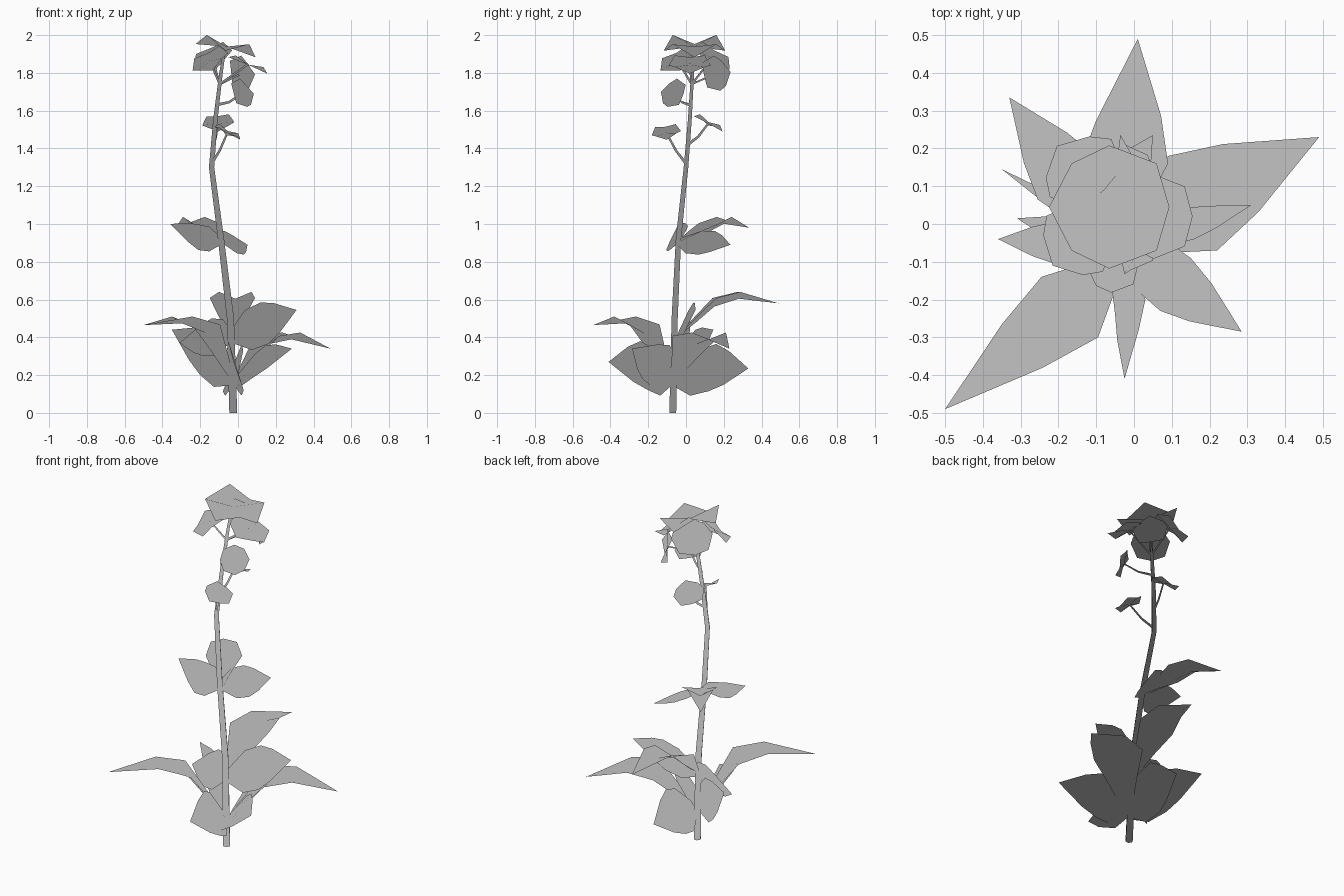
import bpy, bmesh, math
from mathutils import Vector

cube = bpy.data.objects.get("Cube")
if cube:
    bpy.data.objects.remove(cube, do_unlink=True)

grey = bpy.data.materials.new("plain_grey")
grey.use_nodes = True
COLOR = (0.55, 0.55, 0.55, 1)
grey.diffuse_color = COLOR
grey.node_tree.nodes["Principled BSDF"].inputs["Base Color"].default_value = COLOR


def finish(name, bm, thickness=0):
    """Make the object; foliage normals all point up for even shading."""
    if thickness:
        bmesh.ops.solidify(bm, geom=bm.faces[:], thickness=thickness)
    bmesh.ops.recalc_face_normals(bm, faces=bm.faces)
    mesh = bpy.data.meshes.new(name)
    bm.to_mesh(mesh)
    bm.free()
    mesh.materials.append(grey)
    for face in mesh.polygons:
        face.use_smooth = True
    normals = mesh.attributes.new("custom_normal", "FLOAT_VECTOR", "POINT")
    for item in normals.data:
        item.vector = (0, 0, 1)
    bpy.context.collection.objects.link(bpy.data.objects.new(name, mesh))


def tube(name, path, r0, r1, sides=6):
    """Tapered tube through the path points."""
    bm = bmesh.new()
    pts = [Vector(p) for p in path]
    rings = []
    for i, p in enumerate(pts):
        along = (pts[min(i + 1, len(pts) - 1)] - pts[max(i - 1, 0)]).normalized()
        u = along.cross(Vector((0, 1, 0))).normalized()
        v = along.cross(u)
        r = r0 + (r1 - r0) * i / (len(pts) - 1)
        angles = [math.tau * k / sides for k in range(sides)]
        rings.append([bm.verts.new(p + r * (u * math.cos(a) + v * math.sin(a))) for a in angles])
    for a, b in zip(rings, rings[1:]):
        for k in range(sides):
            n = (k + 1) % sides
            bm.faces.new((a[k], a[n], b[n], b[k]))
    bm.faces.new(rings[0])
    bm.faces.new(rings[-1])
    finish(name, bm)


def lobe(bm, base, inner, tip, half, root, bow, fold):
    """Pointed leaf lobe, folded along its centre; half is the half-width vector."""
    base, inner, tip, half = map(Vector, (base, inner, tip, half))
    up = Vector((0, 0, 1))
    stations = [(base, root * 0.3, 0), (base.lerp(inner, 0.52), root, 0.7),
                (inner, 1.0, 1.0), (inner.lerp(tip, 0.38) + up * bow, 0.72, 0.8)]
    rows = []
    for c, w, f in stations:
        rows.append([bm.verts.new(c + half * w * s + up * fold * f * (abs(s) - 0.6))
                     for s in (-1, 0, 1)])
    for a, b in zip(rows, rows[1:]):
        for k in (0, 1):
            bm.faces.new((a[k], a[k + 1], b[k + 1], b[k]))
    end = bm.verts.new(tip)
    for k in (0, 1):
        bm.faces.new((rows[-1][k], rows[-1][k + 1], end))


def leaf(name, base, middle, sides):
    """Three-lobed leaf: an arching middle lobe and two hanging side lobes."""
    bm = bmesh.new()
    lobe(bm, base, *middle, root=0.58, bow=0.04, fold=0.045)
    for side in sides:
        lobe(bm, base, *side, root=0.96, bow=0.0, fold=0.0)
    finish(name, bm, 0.002)


def petal(name, centre, normal, r, wave=0.012, dome=-0.004, sides=8):
    """Wavy eight-sided disc facing along the normal."""
    bm = bmesh.new()
    turn = Vector((0, 0, 1)).rotation_difference(Vector(normal))
    c = Vector(centre)
    mid = bm.verts.new(c + turn @ Vector((0, 0, dome)))
    rim = []
    for k in range(sides):
        a = math.tau * (k + 1) / sides
        local = Vector((r * math.cos(a), r * math.sin(a), wave * (-1) ** k - dome))
        rim.append(bm.verts.new(c + turn @ local))
    for k in range(sides):
        bm.faces.new((mid, rim[k], rim[(k + 1) % sides]))
    finish(name, bm, 0.002)


# Main stem
tube("stem", [(-.025, -.07, 0), (-.04, -.06, .5), (-.09, -.04, .92), (-.14, 0, 1.3),
              (-.12, .02, 1.55), (-.09, .035, 1.8), (-.07, .045, 1.93)], .021, .007)

# Leaves: base, (inner centre, tip, half-width) of the middle lobe, then both sides
leaf("left_front_leaf", (-.03, -.085, .18),
     ((-.17, -.22, .45), (-.5, -.49, .465), (.075, -.08, 0)),
     [((-.01, -.22, .25), (-.025, -.41, .27), (.04, .02, -.13)),
      ((-.18, .04, .32), (-.35, .145, .44), (.02, .01, .12))])
leaf("right_leaf", (-.01, -.065, .18),
     ((.155, .055, .39), (.49, .23, .34), (-.065, .125, 0)),
     [((.11, -.16, .27), (.285, -.285, .34), (.04, .07, .09)),
      ((-.03, .14, .24), (-.02, .33, .235), (-.05, -.02, -.125))])
leaf("back_leaf", (-.035, -.05, .4),
     ((-.03, .15, .59), (.01, .49, .58), (.12, .01, 0)),
     [((.14, 0, .475), (.31, .05, .545), (-.02, .04, .11)),
      ((-.16, -.02, .4), (-.31, .015, .37), (.02, .04, .1))])
leaf("upper_leaf", (-.09, -.035, .91),
     ((-.175, .12, .985), (-.33, .335, .98), (-.08, -.055, 0)),
     [((-.21, -.05, .93), (-.36, -.04, 1), (0, .055, .068)),
      ((-.02, .11, .9), (.05, .235, .89), (-.05, .045, .062))])

# Small side leaves on thin stalks: stalk start, centre, facing, radius
small = [("low_front", (-.14, 0, 1.32), (-.055, -.105, 1.485), (.45, -.15, .9), .078),
         ("low_back", (-.13, .01, 1.42), (-.105, .12, 1.535), (-.1, .47, .87), .085),
         ("middle_front", (-.115, .02, 1.63), (.02, -.065, 1.69), (.7, -.6, .38), .081)]
for label, start, centre, normal, r in small:
    s, c = Vector(start), Vector(centre)
    bend = s.lerp(c, .5) - Vector((0, 0, .015))
    tube(label + "_stalk", [s, bend, c], .008, .005, 4)
    petal(label + "_small_leaf", centre, normal, r, wave=.009)

# Flower head: crown disc above a ring of hanging petals
petal("crown_petal", (-.06, .045, 1.943), (.22, 0, 1), .163, wave=.03)
ring = [("back_left", (-.135, .14, 1.88), (-.4, .5, .75), .112),
        ("back_right", (.015, .155, 1.795), (.75, .65, .2), .095),
        ("right", (.055, .02, 1.847), (.38, .0, .9), .112),
        ("front_left", (-.15, -.045, 1.865), (-.42, -.42, .75), .105)]
for label, centre, normal, r in ring:
    tube(label + "_flower_stalk", [(-.097, .03, 1.74), centre], .006, .005, 4)
    petal(label + "_petal", centre, normal, r)
